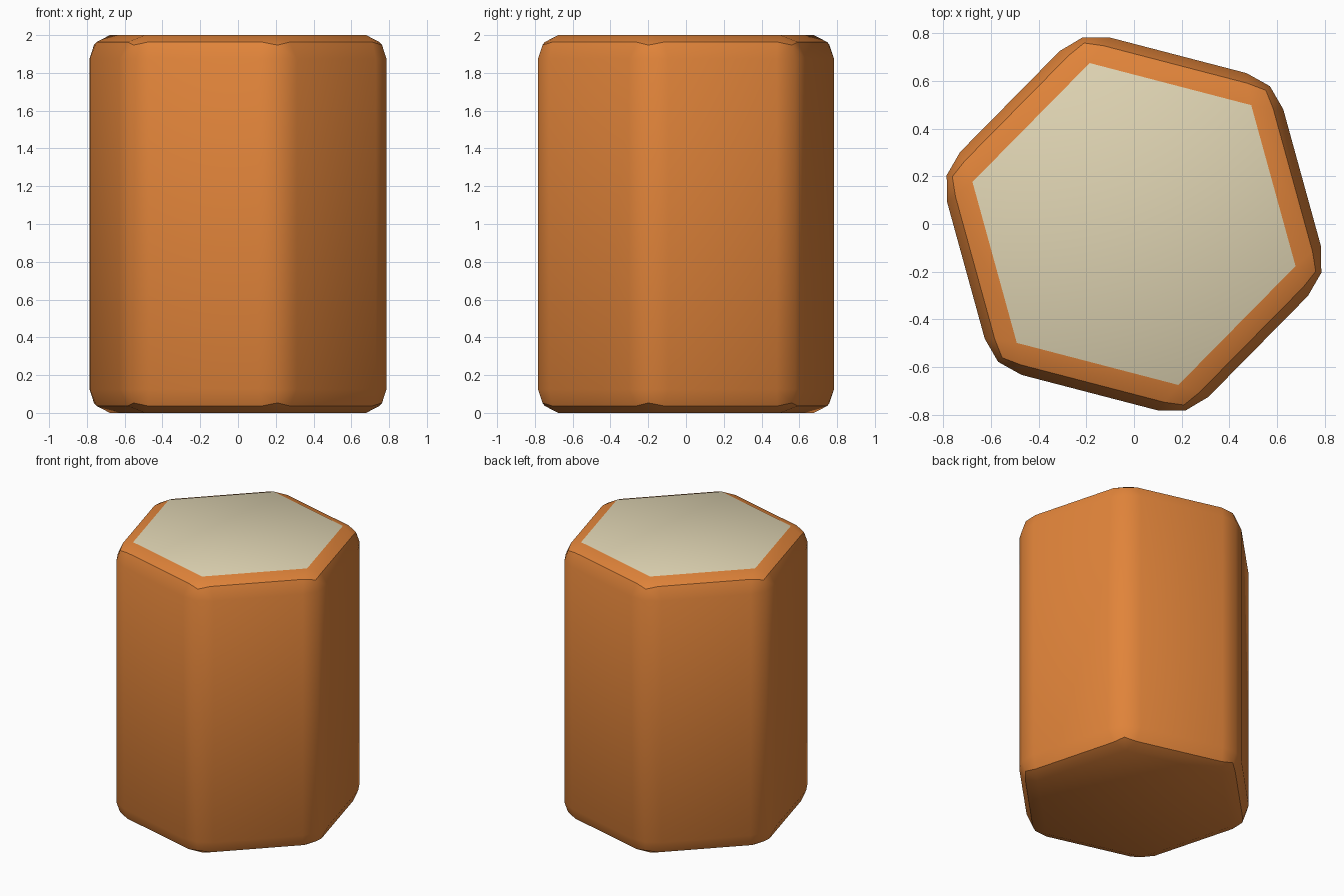
import bpy, bmesh, math
from mathutils import Matrix

if "Cube" in bpy.data.objects:
    bpy.data.objects.remove(bpy.data.objects["Cube"])


def material(name, colour):
    m = bpy.data.materials.new(name)
    m.diffuse_color = (*colour, 1.0)
    m.use_nodes = True
    m.node_tree.nodes["Principled BSDF"].inputs["Base Color"].default_value = m.diffuse_color
    return m


# Hexagonal block with rounded edges
RADIUS, HEIGHT, BEVEL, TURN = 0.845, 2.0, 0.125, math.radians(15.4)
bm = bmesh.new()
ring = [bm.verts.new((RADIUS * math.cos(TURN + math.radians(30 + 60 * i)),
                      RADIUS * math.sin(TURN + math.radians(30 + 60 * i)), 0))
        for i in range(6)]
base = bm.faces.new(ring)
top = bmesh.ops.extrude_face_region(bm, geom=[base], use_keep_orig=True)
bmesh.ops.translate(bm, vec=(0, 0, HEIGHT),
                    verts=[v for v in top["geom"] if isinstance(v, bmesh.types.BMVert)])
bmesh.ops.recalc_face_normals(bm, faces=bm.faces)
bmesh.ops.bevel(bm, geom=list(bm.edges), offset=BEVEL, offset_type='OFFSET',
                segments=2, profile=0.5, affect='EDGES')
bmesh.ops.recalc_face_normals(bm, faces=bm.faces)

# Cream flat on top, orange everywhere else
for f in bm.faces:
    f.material_index = int(f.normal.z > 0.99 and f.calc_center_median().z > HEIGHT - 0.01)

mesh = bpy.data.meshes.new("hexagonal_block")
bm.to_mesh(mesh)
bm.free()
mesh.materials.append(material("orange", (0.75, 0.23, 0.042)))
mesh.materials.append(material("cream", (0.74, 0.66, 0.45)))
block = bpy.data.objects.new("hexagonal_block", mesh)
bpy.context.collection.objects.link(block)

# Soft vertical edges, crisp rims
bpy.context.view_layer.objects.active = block
block.select_set(True)
bpy.ops.object.shade_smooth_by_angle(angle=math.radians(35))
